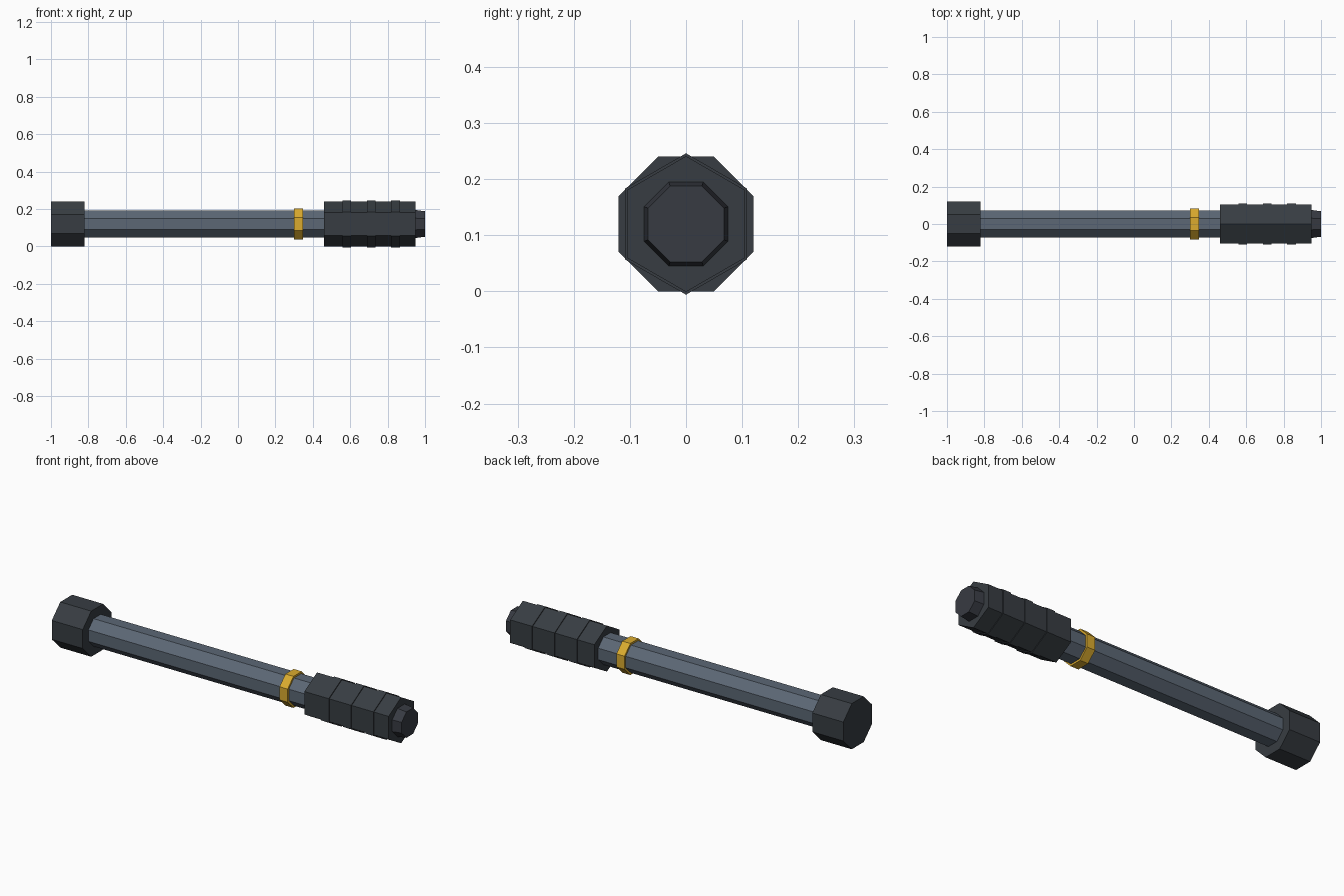
import bpy
import math
from mathutils import Matrix

cube = bpy.data.objects.get("Cube")
if cube:
    bpy.data.objects.remove(cube, do_unlink=True)

AXIS_Z = 0.12  # height of the long axis


def material(name, srgb):
    rgba = [(c / 255) ** 2.2 for c in srgb] + [1.0]
    m = bpy.data.materials.new(name)
    m.use_nodes = True
    m.diffuse_color = rgba
    m.node_tree.nodes["Principled BSDF"].inputs["Base Color"].default_value = rgba
    return m


def prism(name, sides, x0, x1, r0, r1, mat):
    """Flat-topped prism along x; r0 and r1 are corner radii at each end."""
    bpy.ops.mesh.primitive_cone_add(vertices=sides, radius1=r0, radius2=r1,
                                    depth=x1 - x0)
    ob = bpy.context.object
    ob.name = name
    # A half-step turn puts flat faces at the top and bottom
    turn = Matrix.Rotation(math.pi / sides, 4, "Z")
    lay = Matrix.Rotation(math.pi / 2, 4, "Y")
    ob.data.transform(lay @ turn)
    ob.location = ((x0 + x1) / 2, 0, AXIS_Z)
    ob.data.materials.append(mat)
    return ob


def corner(apothem, sides):
    return apothem / math.cos(math.pi / sides)


dark = material("dark rubber", (58, 63, 68))
steel = material("blue grey steel", (92, 103, 116))
gold = material("gold", (218, 170, 50))
cap_grey = material("dark cap", (58, 61, 68))

# Octagonal head, shaft and collar
head_r, shaft_r, collar_r = corner(0.12, 8), corner(0.073, 8), corner(0.083, 8)
prism("head", 8, -1.0, -0.82, head_r, head_r, dark)
prism("shaft", 8, -0.84, 0.48, shaft_r, shaft_r, steel)
prism("collar", 8, 0.30, 0.347, collar_r, collar_r, gold)

# Hexagonal grip with raised bands
prism("grip", 6, 0.46, 0.95, 0.121, 0.121, dark)
for i in range(3):
    x = 0.582 + 0.13 * i
    prism(f"grip_band_{i + 1}", 6, x - 0.023, x + 0.023, 0.126, 0.126, dark)

# Tapered end cap
prism("end_cap", 8, 0.94, 1.0, corner(0.076, 8), corner(0.068, 8), cap_grey)
